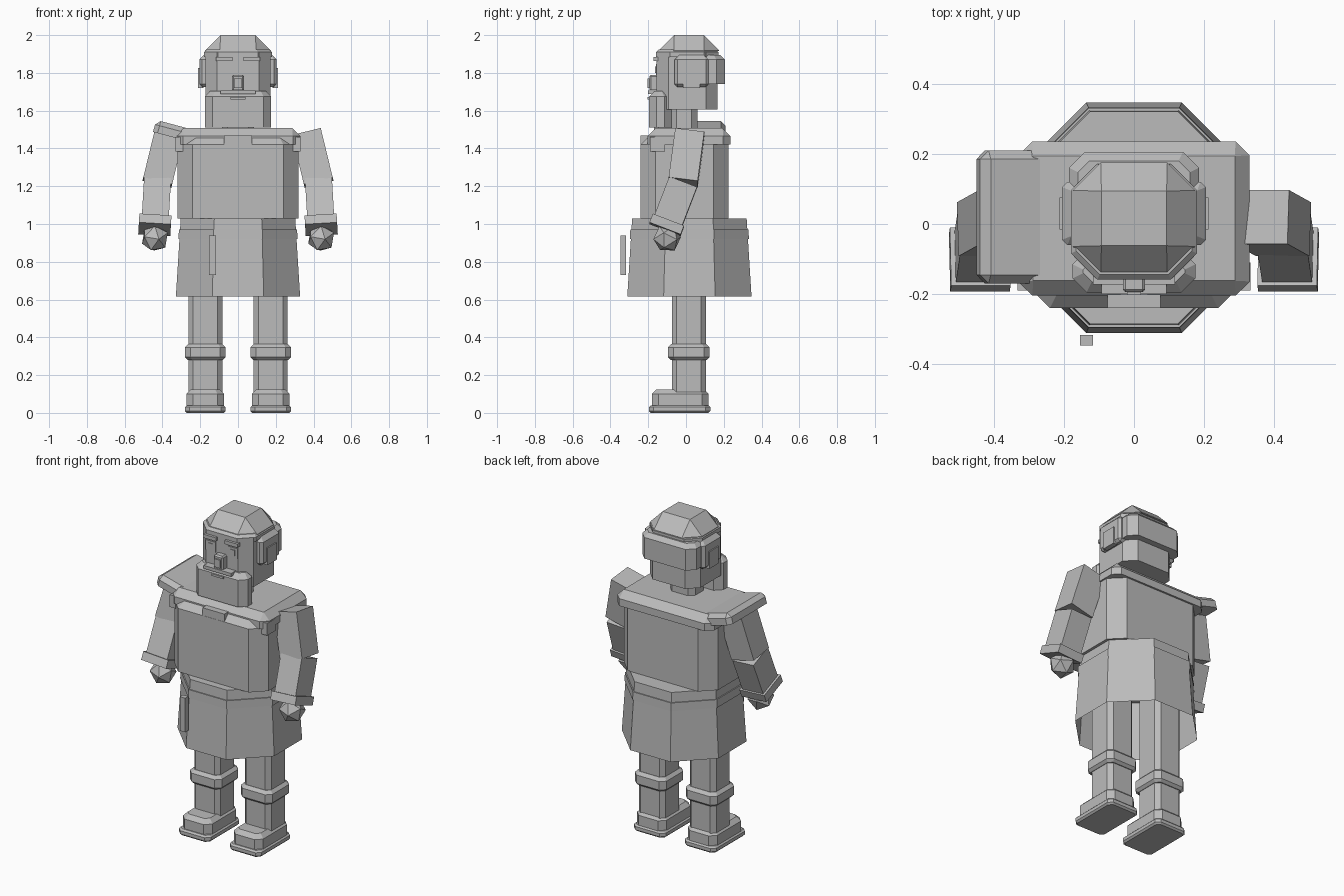
import bpy, bmesh, math
from mathutils import Vector, Matrix

if "Cube" in bpy.data.objects:
    bpy.data.objects.remove(bpy.data.objects["Cube"])

grey = bpy.data.materials.new("stone grey")
grey.use_nodes = True
grey.diffuse_color = (.5, .5, .5, 1)
grey.node_tree.nodes["Principled BSDF"].inputs["Base Color"].default_value = grey.diffuse_color


def finish(name, mesh_builder):
    """Clean the geometry and turn it into a flat shaded object."""
    bmesh.ops.remove_doubles(mesh_builder, verts=mesh_builder.verts, dist=.0005)
    bmesh.ops.recalc_face_normals(mesh_builder, faces=mesh_builder.faces)
    mesh = bpy.data.meshes.new(name)
    mesh_builder.to_mesh(mesh)
    mesh_builder.free()
    mesh.materials.append(grey)
    part = bpy.data.objects.new(name, mesh)
    bpy.context.collection.objects.link(part)
    return part


def block(name, width, depth, bottom, top, x=0, y=0, corner=0, rim=0, foot=0):
    """Upright block with cut corners and optional sloped top rim and bottom rim."""
    rings = [(bottom, foot), (bottom + foot, 0), (top - rim, 0), (top, rim)]
    if not foot:
        rings.pop(0)
    if not rim:
        rings.pop()
    builder = bmesh.new()
    loops = []
    for height, inset in rings:
        across, along = width / 2 - inset, depth / 2 - inset
        cut = max(corner - inset / 2, 0) if inset < corner else 0
        quarter = [(across, along - cut), (across - cut, along)]
        half = quarter + [(-a, b) for a, b in reversed(quarter)]
        outline = half + [(-a, -b) for a, b in half]
        loops.append([builder.verts.new((x + a, y + b, height)) for a, b in outline])
    for low, high in zip(loops, loops[1:]):
        for i in range(len(low)):
            builder.faces.new((low[i - 1], low[i], high[i], high[i - 1]))
    builder.faces.new(loops[0])
    builder.faces.new(loops[-1])
    return finish(name, builder)


def limb(name, start, end, width, depth):
    """Square bar running between two joints."""
    axis = (start - end).normalized()
    side = Vector((0, 1, 0)).cross(axis).normalized()
    turn = Matrix((side, axis.cross(side), axis)).transposed().to_4x4()
    size = Matrix.Diagonal((width, depth, (start - end).length, 1))
    builder = bmesh.new()
    bmesh.ops.create_cube(builder, size=1, matrix=Matrix.Translation((start + end) / 2) @ turn @ size)
    return finish(name, builder)


def octagon_shell(name, bottom, top, low_reach, high_reach):
    """Eight sided flared shell, open underneath."""
    builder = bmesh.new()
    eighth = math.pi / 8
    place = Matrix.Translation((0, .018, (bottom + top) / 2)) @ Matrix.Rotation(eighth, 4, 'Z')
    bmesh.ops.create_cone(builder, cap_ends=True, segments=8, depth=top - bottom, matrix=place,
                          radius1=low_reach / math.cos(eighth), radius2=high_reach / math.cos(eighth))
    base = min(builder.faces, key=lambda face: face.calc_center_median().z)
    bmesh.ops.delete(builder, geom=[base], context='FACES_ONLY')
    return finish(name, builder)


for side, sign in (("left", 1), ("right", -1)):
    # legs and boots
    leg_x = sign * .173
    block(side + "_leg", width=.18, depth=.18, bottom=.1, top=1, x=leg_x, y=.015, corner=.025)
    block(side + "_boot_cuff", width=.216, depth=.22, bottom=.28, top=.365, x=leg_x, y=.015,
          corner=.03, rim=.018, foot=.015)
    block(side + "_shoe", width=.2, depth=.3, bottom=.03, top=.125, x=leg_x, y=-.03,
          corner=.035, rim=.025)
    block(side + "_sole", width=.216, depth=.325, bottom=0, top=.04, x=leg_x, y=-.034,
          corner=.025, rim=.01, foot=.01)

    # arms, sleeves and hands
    shoulder = Vector((sign * .364, .02, 1.48))
    elbow = Vector((sign * .427, -.015, 1.22))
    wrist = Vector((sign * .44, -.1, 1))
    forearm = (wrist - elbow).normalized()
    limb(side + "_upper_arm", shoulder, elbow, width=.157, depth=.155)
    limb(side + "_forearm", elbow, wrist, width=.143, depth=.157)
    limb(side + "_sleeve_cuff", wrist - forearm * .02, wrist + forearm * .03, width=.17, depth=.177)
    hand = bmesh.new()
    tilt = Matrix.Rotation(math.radians(32), 4, 'X')
    bmesh.ops.create_icosphere(hand, subdivisions=1, radius=.076,
                               matrix=Matrix.Translation((wrist.x, wrist.y, .925)) @ tilt)
    finish(side + "_hand", hand)

    # face halves, hair and ears
    block(side + "_brow", width=.087, depth=.03, bottom=1.862, top=1.884, x=sign * .073, y=-.158)
    block(side + "_eye", width=.066, depth=.008, bottom=1.785, top=1.848, x=sign * .075, y=-.156)
    block(side + "_pupil", width=.03, depth=.008, bottom=1.8, top=1.835, x=sign * .075, y=-.16)
    block(side + "_side_hair", width=.06, depth=.18, bottom=1.725, top=1.895, x=sign * .175, y=.03,
          corner=.015, rim=.025, foot=.015)
    block(side + "_ear", width=.03, depth=.09, bottom=1.72, top=1.825, x=sign * .197, y=.03)

    # mantle ends hanging at the front
    block(side + "_mantle_flap", width=.04, depth=.08, bottom=1.385, top=1.46, x=sign * .312, y=-.15)

# skirt with belt and hanging strap
octagon_shell("skirt", bottom=.615, top=1.03, low_reach=.329, high_reach=.303)
octagon_shell("belt", bottom=.92, top=.97, low_reach=.315, high_reach=.313)
block("hanging_strap", width=.037, depth=.03, bottom=.73, top=.94, x=-.135, y=-.332)

# torso and shoulder mantle
block("chest", width=.64, depth=.465, bottom=1.03, top=1.46, y=-.008, corner=.08, rim=.04)
block("shoulder_mantle", width=.66, depth=.44, bottom=1.42, top=1.507, y=.016, corner=.04, rim=.042)
block("collar_clasp", width=.15, depth=.04, bottom=1.42, top=1.468, y=-.22)

# tilted plate over the right shoulder
plate = block("right_shoulder_plate", width=.21, depth=.38, bottom=-.033, top=.033,
              corner=.025, rim=.025)
plate.location = (-.34, .02, 1.492)
plate.rotation_euler.y = math.radians(15)

# head, beard and domed cap
block("neck", width=.17, depth=.14, bottom=1.48, top=1.66, y=-.01, corner=.03)
block("head", width=.344, depth=.322, bottom=1.605, top=1.91, y=.006, corner=.062)
block("beard", width=.35, depth=.12, bottom=1.51, top=1.705, y=-.135, corner=.04, rim=.03)
block("cap_brim", width=.36, depth=.33, bottom=1.885, top=1.925, y=.006, corner=.075, rim=.015)
block("cap_dome", width=.35, depth=.32, bottom=1.915, top=2, y=.016, corner=.08, rim=.082)
block("back_hair", width=.37, depth=.165, bottom=1.74, top=1.895, y=.123, corner=.045, rim=.025)

# centre of the face
block("nose", width=.064, depth=.055, bottom=1.71, top=1.79, y=-.167, corner=.008, rim=.008)
block("nose_tip", width=.04, depth=.03, bottom=1.72, top=1.77, y=-.188)
block("moustache", width=.187, depth=.05, bottom=1.688, top=1.708, y=-.175)
block("mouth", width=.08, depth=.02, bottom=1.66, top=1.673, y=-.193)
